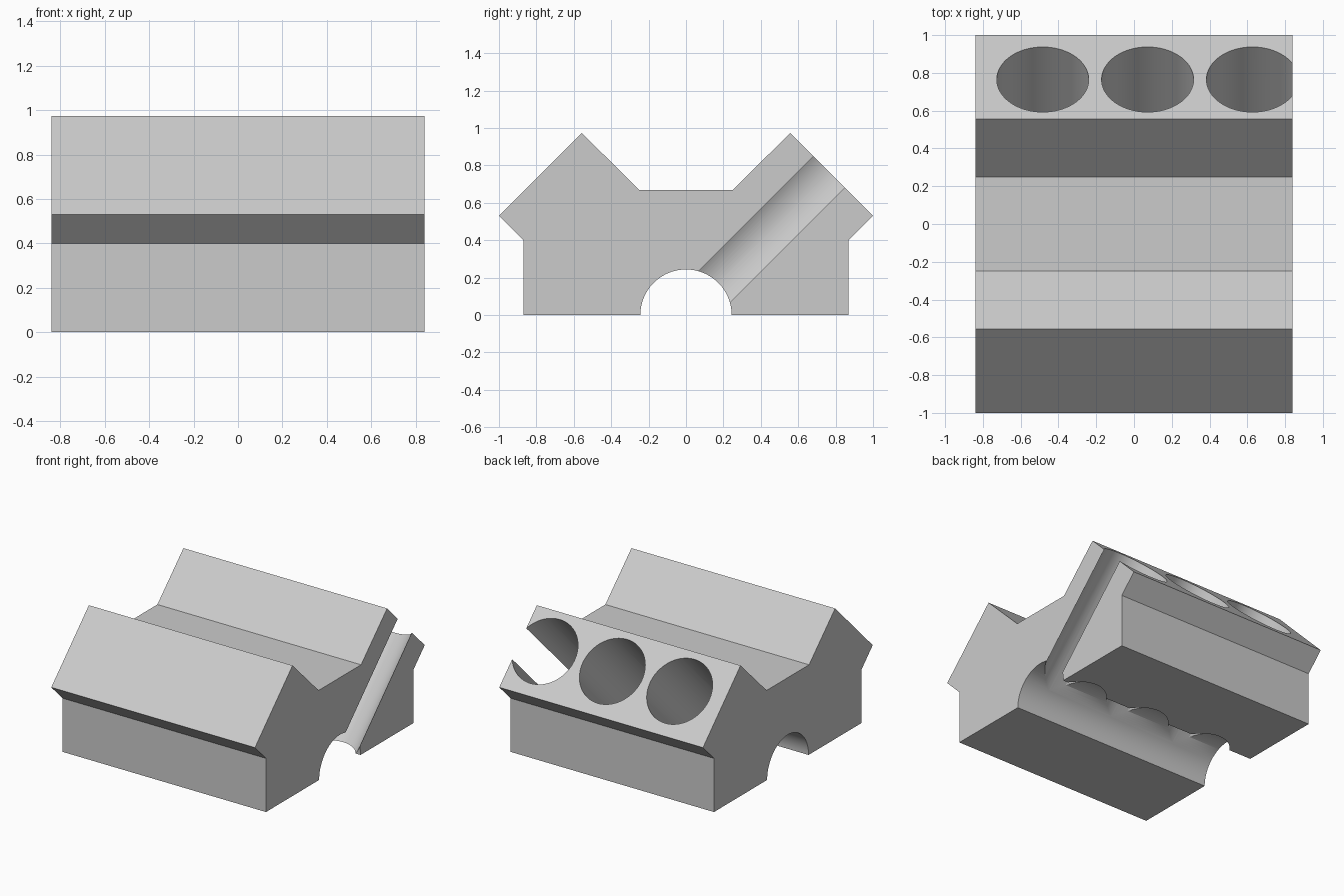
import bpy, bmesh, math
from mathutils import Matrix, Vector

if "Cube" in bpy.data.objects:
    bpy.data.objects.remove(bpy.data.objects["Cube"])

HALF_LEN, BORE_R = 0.84, 0.244

# Engine block cross-section (y, z): right half, mirrored, closed by the crank bore arc
half = [(0.25, 0.67), (0.557, 0.973), (1.0, 0.53), (0.87, 0.40), (0.87, 0.0)]
arc = [(BORE_R * math.cos(math.pi * i / 48), BORE_R * math.sin(math.pi * i / 48))
       for i in range(49)]
profile = half + arc + [(-y, z) for y, z in reversed(half)]

bm = bmesh.new()
face = bm.faces.new([bm.verts.new((-HALF_LEN, y, z)) for y, z in profile])
ext = bmesh.ops.extrude_face_region(bm, geom=[face], use_keep_orig=True)
bmesh.ops.translate(bm, vec=(2 * HALF_LEN, 0, 0),
                    verts=[v for v in ext["geom"] if isinstance(v, bmesh.types.BMVert)])
bmesh.ops.recalc_face_normals(bm, faces=bm.faces)
mesh = bpy.data.meshes.new("engine_block")
bm.to_mesh(mesh)
bm.free()
block = bpy.data.objects.new("engine_block", mesh)
bpy.context.collection.objects.link(block)
bpy.context.view_layer.objects.active = block
block.select_set(True)

# Three cylinder bores along one 45 degree bank, the last breaking the end wall
bm = bmesh.new()
depth = 1.4
axis = Vector((0, 1, 1)).normalized()
for i in range(3):
    centre = Vector((-0.483 + 0.555 * i, 0, 0)) + axis * depth / 2
    bmesh.ops.create_cone(bm, cap_ends=True, segments=96, radius1=0.2435, radius2=0.2435,
                          depth=depth, matrix=Matrix.Translation(centre)
                          @ Matrix.Rotation(-math.pi / 4, 4, 'X'))
mesh = bpy.data.meshes.new("bore_cutter")
bm.to_mesh(mesh)
bm.free()
cutter = bpy.data.objects.new("bore_cutter", mesh)
cutter.hide_render = True
bpy.context.collection.objects.link(cutter)

cut = block.modifiers.new("cylinder_bores", 'BOOLEAN')
cut.operation, cut.solver, cut.object = 'DIFFERENCE', 'EXACT', cutter
bpy.ops.object.modifier_apply(modifier=cut.name)
bpy.data.objects.remove(cutter)
bpy.ops.object.shade_smooth_by_angle(angle=math.radians(30))
